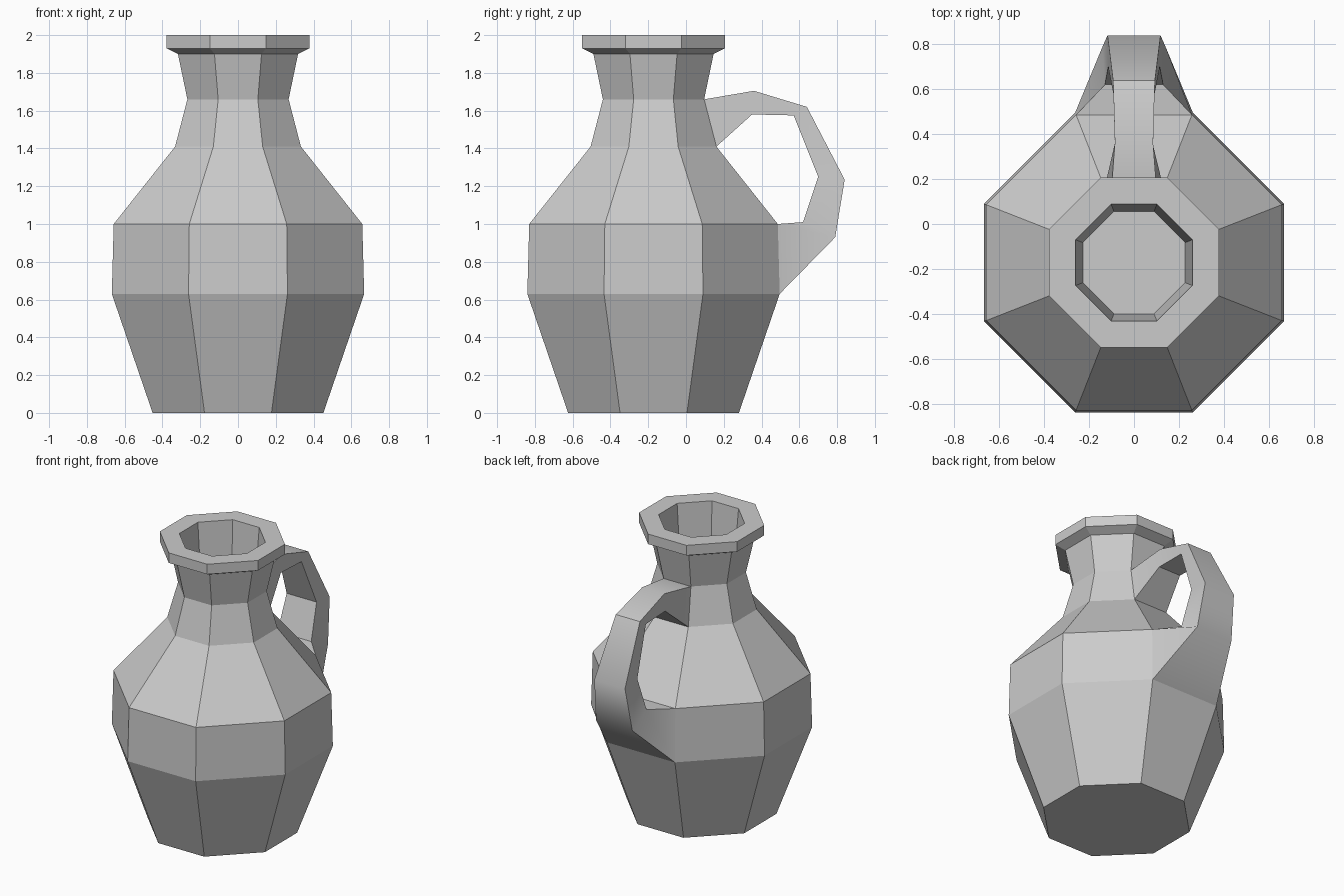
import bpy, bmesh, math

if "Cube" in bpy.data.objects:
    bpy.data.objects.remove(bpy.data.objects["Cube"])

CY = -0.172      # the body axis sits forward of the origin to balance the handle
K = 0.392        # half width of an octagon side relative to its apothem


def octagon(r, z):
    k = K * r
    pts = [(r, -k), (r, k), (k, r), (-k, r), (-r, k), (-r, -k), (-k, -r), (k, -r)]
    return [(x, y + CY, z) for x, y in pts]


def loft(name, rings, caps):
    bm = bmesh.new()
    loops = [[bm.verts.new(p) for p in ring] for ring in rings]
    n = len(loops[0])
    for a, b in zip(loops, loops[1:]):
        for i in range(n):
            j = (i + 1) % n
            bm.faces.new((a[i], a[j], b[j], b[i]))
    if caps:
        bm.faces.new(loops[0][::-1])
        bm.faces.new(loops[-1])
    bmesh.ops.recalc_face_normals(bm, faces=bm.faces)
    me = bpy.data.meshes.new(name)
    bm.to_mesh(me)
    bm.free()
    ob = bpy.data.objects.new(name, me)
    bpy.context.collection.objects.link(ob)
    return ob


# Jug body: outside profile up to the rim, then down into the neck
profile = [(0.452, 0), (0.668, 0.63), (0.658, 1.0), (0.333, 1.41), (0.268, 1.66),
           (0.318, 1.90), (0.378, 1.93), (0.378, 2.0), (0.26, 2.0), (0.228, 1.6)]
loft("jug_body", [octagon(r, z) for r, z in profile], True)

# Handle sections: outer y, z, half width, then inner y, z, half width
sections = [
    (0.096, 1.66, 0.105, 0.161, 1.41, 0.131),
    (0.36, 1.705, 0.085, 0.35, 1.58, 0.085),
    (0.64, 1.62, 0.093, 0.57, 1.575, 0.09),
    (0.84, 1.235, 0.118, 0.70, 1.25, 0.115),
    (0.79, 0.93, 0.14, 0.62, 1.01, 0.13),
    (0.496, 0.63, 0.262, 0.486, 1.0, 0.258),
]
handle = loft("handle", [[(-a, oy, oz), (a, oy, oz), (b, iy, iz), (-b, iy, iz)]
                         for oy, oz, a, iy, iz, b in sections], False)

# Soft shading along the handle only
bpy.context.view_layer.objects.active = handle
handle.select_set(True)
bpy.ops.object.shade_smooth_by_angle(angle=math.radians(38))
